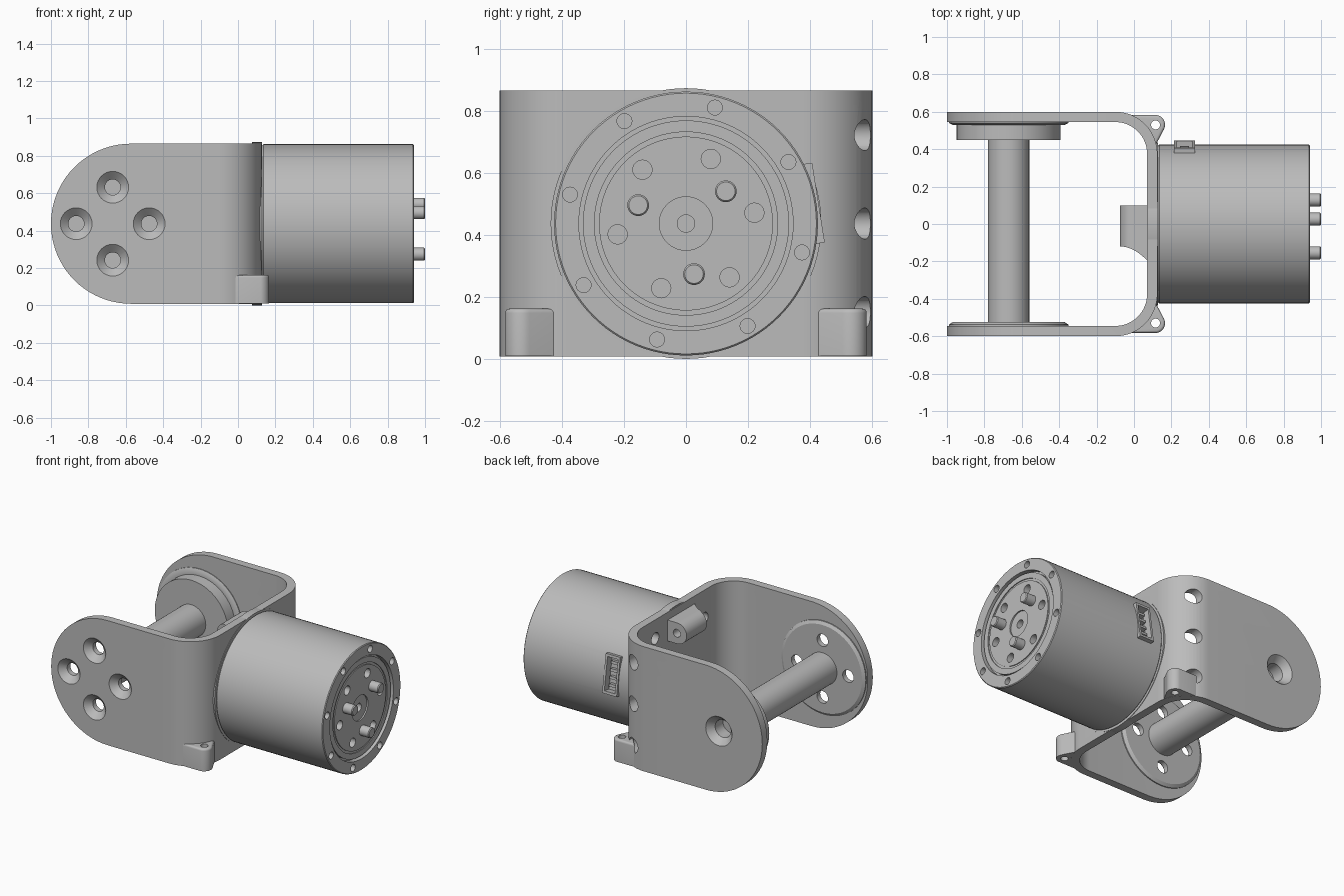
import bpy, bmesh
from math import sin, cos, pi, radians
from mathutils import Vector, Matrix

if "Cube" in bpy.data.objects:
    bpy.data.objects.remove(bpy.data.objects["Cube"])

grey = bpy.data.materials.new("light grey metal")
grey.use_nodes = True
colour = (0.5, 0.5, 0.5, 1)
grey.diffuse_color = colour
grey.node_tree.nodes["Principled BSDF"].inputs["Base Color"].default_value = colour

MID = 0.437      # height of every rotation axis
SPOOL_X = -0.67  # shaft position
X, Y, Z = Vector((1, 0, 0)), Vector((0, 1, 0)), Vector((0, 0, 1))


def finish(name, bm):
    bmesh.ops.recalc_face_normals(bm, faces=bm.faces)
    me = bpy.data.meshes.new(name)
    bm.to_mesh(me)
    bm.free()
    me.materials.append(grey)
    ob = bpy.data.objects.new(name, me)
    bpy.context.collection.objects.link(ob)
    return ob


def lathe(name, origin, axis, profile, steps=64):
    """Spin (distance along axis, radius) points into a closed solid."""
    bm = bmesh.new()
    side = Z if axis != Z else X
    vs = [bm.verts.new(Vector(origin) + axis * h + side * r) for h, r in profile]
    es = [bm.edges.new(p) for p in zip(vs, vs[1:])]
    bmesh.ops.spin(bm, geom=vs + es, cent=origin, axis=axis, angle=2 * pi,
                   steps=steps, use_merge=True)
    bmesh.ops.remove_doubles(bm, verts=bm.verts, dist=1e-5)
    return finish(name, bm)


def rod(name, origin, axis, lo, hi, r, steps=32):
    return lathe(name, origin, axis, [(lo, 0), (lo, r), (hi, r), (hi, 0)], steps)


def prism(name, pts, axis, lo, hi, round_top=0):
    """Extrude a 2D outline along y (outline in xz) or z (outline in xy)."""
    bm = bmesh.new()
    place = (lambda a, b: (a, lo, b)) if axis == Y else (lambda a, b: (a, b, lo))
    face = bm.faces.new([bm.verts.new(place(a, b)) for a, b in pts])
    new = bmesh.ops.extrude_face_region(bm, geom=[face])["geom"]
    top = [v for v in new if isinstance(v, bmesh.types.BMVert)]
    bmesh.ops.translate(bm, verts=top, vec=axis * (hi - lo))
    if round_top:
        rim = [e for e in bm.edges if all(v in top for v in e.verts)]
        bmesh.ops.bevel(bm, geom=rim, offset=round_top, segments=4,
                        profile=0.5, affect='EDGES')
    return finish(name, bm)


def box(name, centre, size, tilt):
    bm = bmesh.new()
    bmesh.ops.create_cube(bm, size=1, matrix=Matrix.Translation(centre)
                          @ Matrix.Rotation(tilt, 4, 'X') @ Matrix.Diagonal((*size, 1)))
    return finish(name, bm)


def boolean(ob, tools, op='DIFFERENCE', keep=False):
    bpy.context.view_layer.objects.active = ob
    for t in tools:
        m = ob.modifiers.new("cut", 'BOOLEAN')
        m.operation, m.solver, m.object = op, 'EXACT', t
        bpy.ops.object.modifier_apply(modifier=m.name)
        if not keep:
            bpy.data.objects.remove(t)


def arc(cx, cy, r, a0, a1, n=16):
    return [(cx + r * cos(radians(a0 + (a1 - a0) * i / n)),
             cy + r * sin(radians(a0 + (a1 - a0) * i / n))) for i in range(n + 1)]


def ring(radius, count, start):
    """Points (y, z) evenly spaced round the motor axis."""
    return arc(0, MID, radius, start, start + 360, count)[:-1]


# U bracket: bent strip trimmed to round-ended arms
outer = arc(-0.1, -0.375, 0.225, -90, 0) + arc(-0.1, 0.375, 0.225, 0, 90)
inner = arc(-0.1, 0.375, 0.17, 90, 0) + arc(-0.1, -0.375, 0.17, 0, -90)
strip = [(-1.1, -0.6)] + outer + [(-1.1, 0.6), (-1.1, 0.545)] + inner + [(-1.1, -0.545)]
bracket = prism("u_bracket", strip, Z, -0.1, 1)
side = arc(-0.572, MID, 0.428, 90, 270, 40) + [(0.3, MID - 0.428), (0.3, MID + 0.428)]
boolean(bracket, [prism("trim", side, Y, -1, 1)], 'INTERSECT')

# Flange discs and shaft between the arms
front_disc = lathe("front_flange", (SPOOL_X, 0, MID), Y,
                   [(-0.546, 0), (-0.546, 0.32), (-0.538, 0.32), (-0.525, 0.3), (-0.525, 0)])
back_disc = lathe("back_hub", (SPOOL_X, 0, MID), Y,
                  [(0.546, 0), (0.546, 0.32), (0.54, 0.32), (0.53, 0.3), (0.53, 0.278),
                   (0.45, 0.278), (0.45, 0)])
rod("shaft", (SPOOL_X, 0, MID), Y, -0.53, 0.46, 0.11, 48)

# Countersunk holes: four in the front arm, one in the back arm
screws = [lathe("cutter", (x, 0, z), Y,
                [(-0.62, 0), (-0.62, 0.085), (-0.6, 0.085), (-0.56, 0.042),
                 (-0.5, 0.042), (-0.5, 0)], 32)
          for x, z in arc(SPOOL_X, MID, 0.195, 0, 270, 3)]
boolean(bracket, screws, keep=True)
boolean(front_disc, screws)
back_screw = [lathe("cutter", (SPOOL_X, 0, MID), Y,
                    [(0.62, 0), (0.62, 0.1), (0.6, 0.1), (0.555, 0.06), (0.47, 0.06),
                     (0.47, 0)], 32)]
boolean(bracket, back_screw, keep=True)
boolean(back_disc, back_screw)

# Access holes through the back corner
boolean(bracket, [rod("cutter", (0, 0, MID + d), Y, 0.42, 0.7, 0.05)
                  for d in (-0.285, 0, 0.285)])

# Motor mounting pad with screw holes through the web
pad = rod("mounting_pad", (0, 0, MID), X, 0.075, 0.128, 0.436, 96)
web_holes = [rod("cutter", (0, y, z), X, 0, 0.2, 0.04) for y, z in ring(0.38, 4, 52)]
boolean(bracket, web_holes, keep=True)
boolean(pad, web_holes)

# Cable boss inside the web, flared at one end
flare = [(-0.075 + 0.15 * i / 8, -0.12 - 0.08 * (i / 8) ** 2) for i in range(9)]
boss = prism("cable_boss", flare + [(0.075, 0.1), (-0.075, 0.1)], Z, 0.6, 0.86)
teardrop = arc(-0.003, 0.74, 0.072, 90, 270) + [(0.2, 0.668), (0.2, 0.812)]
boolean(boss, [prism("trim", teardrop, Y, -0.4, 0.4)], 'INTERSECT')
boolean(boss, [rod("cutter", (0, 0, 0.74), Y, -0.4, 0.4, 0.027)])

# Screw ears at the lower corners
for s, label in ((1, "back"), (-1, "front")):
    outline = [(-0.02, 0.582)] + arc(0.113, 0.53, 0.053, 80, -30, 10) + [(0.115, 0.42)]
    ear = prism(label + "_ear", [(x, s * y) for x, y in outline], Z, 0.01, 0.163, 0.014)
    boolean(ear, [rod("cutter", (0.115, s * 0.53, 0), Z, -0.1, 0.3, 0.024, 24)])

# Motor body with stepped output face
motor = lathe("motor_body", (0, 0, MID), X, [
    (0.126, 0), (0.126, 0.415), (0.136, 0.425), (0.935, 0.425), (0.94, 0.42),
    (0.94, 0.345), (0.905, 0.345), (0.905, 0.332), (0.928, 0.332), (0.928, 0.295),
    (0.922, 0.295), (0.922, 0.28), (0.928, 0.28), (0.928, 0.086), (0.918, 0.086),
    (0.918, 0)], 96)
holes = [(p, 0.024) for p in ring(0.385, 8, 31)]
holes += [(p, 0.031) for p in ring(0.223, 6, 9)] + [((0, MID), 0.028)]
boolean(motor, [rod("cutter", (0, y, z), X, 0.88, 1.1, r, 24) for (y, z), r in holes])

# Output pins
for i, (y, z) in enumerate(ring(0.165, 3, 39)):
    lathe("output_pin_%d" % (i + 1), (0, y, z), X,
          [(0.9, 0), (0.9, 0.035), (0.994, 0.035), (1, 0.03), (1, 0)], 24)

# Cable socket on the back side of the motor
tilt = radians(9)


def at(r, t=0):
    return Vector((0.27, r * cos(tilt) - t * sin(tilt), MID + r * sin(tilt) + t * cos(tilt)))


boolean(motor, [box("cutter", at(0.42), (0.1, 0.1, 0.25), tilt)])
socket = box("cable_socket", at(0.4), (0.11, 0.064, 0.26), tilt)
boolean(socket, [box("cutter", at(0.42), (0.08, 0.08, 0.225), tilt)])
for i in range(4):
    box("socket_contact_%d" % (i + 1), at(0.39, -0.075 + 0.05 * i), (0.05, 0.04, 0.018), tilt)

# Smooth the round surfaces, keep the edges crisp
bpy.ops.object.select_all(action='DESELECT')
for ob in bpy.context.collection.objects:
    if ob.type == 'MESH' and ob.data.materials and ob.data.materials[0] == grey:
        ob.select_set(True)
        bpy.context.view_layer.objects.active = ob
bpy.ops.object.shade_smooth_by_angle(angle=radians(30))
